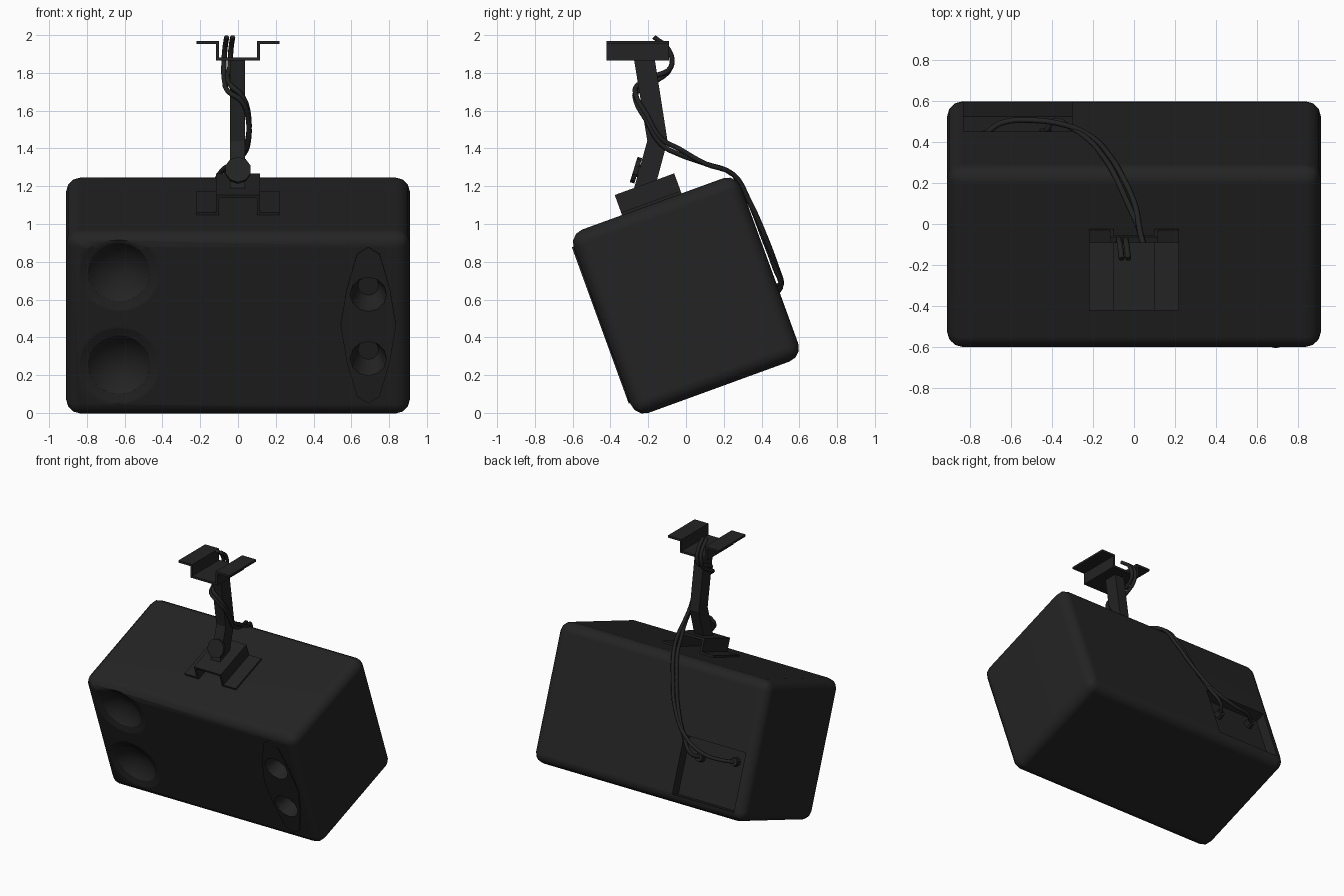
import bpy, bmesh, math
from mathutils import Matrix, Vector

if "Cube" in bpy.data.objects:
    bpy.data.objects.remove(bpy.data.objects["Cube"])

TILT = Matrix.Rotation(math.radians(20), 4, 'X')   # the cabinet hangs tilted forward
TO_Y = Matrix.Rotation(math.radians(-90), 4, 'X')  # turns a z axis into a y axis

black = bpy.data.materials.new("black_plastic")
black.diffuse_color = (0.017, 0.017, 0.017, 1)
black.use_nodes = True
black.node_tree.nodes["Principled BSDF"].inputs["Base Color"].default_value = black.diffuse_color


def finish(name, bm):
    bmesh.ops.recalc_face_normals(bm, faces=bm.faces[:])
    me = bpy.data.meshes.new(name)
    bm.to_mesh(me)
    bm.free()
    ob = bpy.data.objects.new(name, me)
    bpy.context.collection.objects.link(ob)
    me.materials.append(black)
    return ob


def box(name, lo, hi, bevel=0):
    lo, hi = Vector(lo), Vector(hi)
    bm = bmesh.new()
    bmesh.ops.create_cube(bm, size=1, matrix=Matrix.Translation((lo + hi) / 2)
                          @ Matrix.Diagonal((*(hi - lo), 1)))
    if bevel:
        bmesh.ops.bevel(bm, geom=bm.edges[:], offset=bevel, segments=3,
                        profile=0.5, affect='EDGES')
    return finish(name, bm)


def prism(name, pts, axis, lo, hi):
    """Extrude a 2D outline along x or y."""
    def put(p, d):
        return (d, p[0], p[1]) if axis == 'x' else (p[0], d, p[1])
    bm = bmesh.new()
    a = [bm.verts.new(put(p, lo)) for p in pts]
    b = [bm.verts.new(put(p, hi)) for p in pts]
    bm.faces.new(a)
    bm.faces.new(b)
    n = len(pts)
    for i in range(n):
        j = (i + 1) % n
        bm.faces.new((a[i], a[j], b[j], b[i]))
    return finish(name, bm)


def cone(name, centre, r1, r2, depth, sides, rot=TO_Y):
    bm = bmesh.new()
    bmesh.ops.create_cone(bm, cap_ends=True, segments=sides, radius1=r1, radius2=r2,
                          depth=depth, matrix=Matrix.Translation(centre) @ rot)
    return finish(name, bm)


def cap_cutter(x, v, radius, start, end, segs, rings):
    """Sphere whose cap has the given rim radius at depth start and its pole at depth end."""
    h = end - start
    big = (radius ** 2 + h ** 2) / (2 * h)
    bm = bmesh.new()
    bmesh.ops.create_uvsphere(bm, u_segments=segs, v_segments=rings, radius=big,
                              matrix=Matrix.Translation((x, FRONT + end - big, v)) @ TO_Y)
    return finish("cutter", bm)


def cut(ob, cutter, keep=False):
    cutter.hide_render = True
    mod = ob.modifiers.new("cut", 'BOOLEAN')
    mod.operation, mod.solver, mod.object = 'DIFFERENCE', 'EXACT', cutter
    bpy.context.view_layer.objects.active = ob
    bpy.ops.object.modifier_apply(modifier=mod.name)
    if not keep:
        bpy.data.objects.remove(cutter)


def smooth(ob, angle):
    bpy.ops.object.select_all(action='DESELECT')
    ob.select_set(True)
    bpy.context.view_layer.objects.active = ob
    bpy.ops.object.shade_smooth_by_angle(angle=math.radians(angle))


# Cabinet, in its own untilted frame
FRONT, BACK, BOTTOM, TOP = -0.26, 0.684, 0.068, 1.1
cabinet = box("cabinet", (-0.91, FRONT, BOTTOM), (0.91, BACK, TOP), 0.075)

# Woofers: soft dip around a concave cone
for v in (0.882, 0.361):
    cut(cabinet, cap_cutter(-0.63, v, 0.22, 0, 0.035, 48, 64))
    cut(cabinet, cap_cutter(-0.63, v, 0.165, 0.015, 0.085, 32, 24))

# Tweeter plate with two flared horns
half = [(0.0, 0.44), (0.06, 0.40), (0.115, 0.2), (0.147, 0.0)]
right = half + [(x, -v) for x, v in half[-2::-1]]
outline = right + [(-x, v) for x, v in right[-2:0:-1]]
plate = prism("tweeter_plate", [(0.69 + x, 0.59 + v) for x, v in outline], 'y',
              FRONT - 0.008, FRONT + 0.01)
for v in (0.765, 0.403):
    horn = cone("cutter", (0.69, FRONT + 0.055, v), 0.1, 0.055, 0.15, 12)
    cut(cabinet, horn, keep=True)
    cut(plate, horn)

# Connector recess in the back
cut(cabinet, box("cutter", (-0.83, BACK - 0.08, 0.13), (-0.3, BACK + 0.1, 0.564)))
smooth(cabinet, 35)
cabinet.modifiers.new("even_shading", 'WEIGHTED_NORMAL').keep_sharp = True

# Sockets in the recess
sockets = [cone("socket_1", (-0.43, 0.62, 0.43), 0.035, 0.03, 0.05, 10),
           cone("socket_2", (-0.72, 0.62, 0.47), 0.035, 0.03, 0.05, 10)]


# Hat-shaped brackets on the cabinet and at the ceiling
def hat(name, base, up, h, y0, y1):
    t = 0.016
    right = [(0.1, h - t), (0.1, 0), (0.22, 0), (0.22, t), (0.116, t), (0.116, h)]
    pts = right + [(-x, s) for x, s in reversed(right)]
    return prism(name, [(x, base + up * s) for x, s in pts], 'y', y0, y1)


lower = hat("cabinet_bracket", TOP - 0.002, 1, 0.115, 0.04, 0.375)
hat("ceiling_bracket", 1.97, -1, 0.105, -0.42, -0.09)

for ob in [cabinet, plate, lower] + sockets:
    ob.data.transform(TILT)

# Bent arm
prism("arm", [(-0.275, 1.87), (-0.165, 1.87), (-0.098, 1.44), (-0.165, 1.19),
              (-0.275, 1.19), (-0.205, 1.44)], 'x', -0.043, 0.037)

# Clamp knob at the lower joint, square to the lower arm
aim = Matrix.Rotation(math.radians(-107), 4, 'X')
cone("clamp_knob", (0, -0.265, 1.285), 0.07, 0.07, 0.025, 10, aim)
cone("clamp_bolt", (0, -0.23, 1.275), 0.035, 0.035, 0.07, 8, aim)


# Cables: wrap round the arm, then run down the back into the sockets
def cable(name, pts):
    cu = bpy.data.curves.new(name, 'CURVE')
    cu.dimensions = '3D'
    cu.bevel_depth = 0.014
    cu.bevel_resolution = 1
    cu.resolution_u = 4
    cu.use_fill_caps = True
    sp = cu.splines.new('BEZIER')
    sp.bezier_points.add(len(pts) - 1)
    for bp, p in zip(sp.bezier_points, pts):
        bp.co = p
        bp.handle_left_type = bp.handle_right_type = 'AUTO'
    cu.materials.append(black)
    bpy.context.collection.objects.link(bpy.data.objects.new(name, cu))


wrap = [(-0.06, -0.17, 1.99), (-0.07, -0.09, 1.92), (-0.075, -0.08, 1.83),
        (-0.07, -0.17, 1.75), (-0.05, -0.26, 1.70), (0.02, -0.265, 1.65),
        (0.055, -0.21, 1.55), (0.052, -0.13, 1.42), (0.03, -0.04, 1.37),
        (-0.03, 0.1, 1.32), (-0.10, 0.25, 1.262), (-0.15, 0.33, 1.13)]
cable("cable_1", wrap + [(-0.22, 0.41, 0.93), (-0.31, 0.47, 0.77),
                         (-0.39, 0.50, 0.66), (-0.43, 0.45, 0.625)])
shift = [(0.032, 0, 0)] * 3 + [(0.015, 0, 0.03)] * 2 + [(0, 0, 0.03)] * 4 + [(0.033, 0, 0)] * 3
cable("cable_2", [Vector(p) + Vector(s) for p, s in zip(wrap, shift)]
      + [(-0.20, 0.42, 0.93), (-0.33, 0.48, 0.77), (-0.5, 0.505, 0.69),
         (-0.65, 0.49, 0.675), (-0.72, 0.44, 0.66)])
